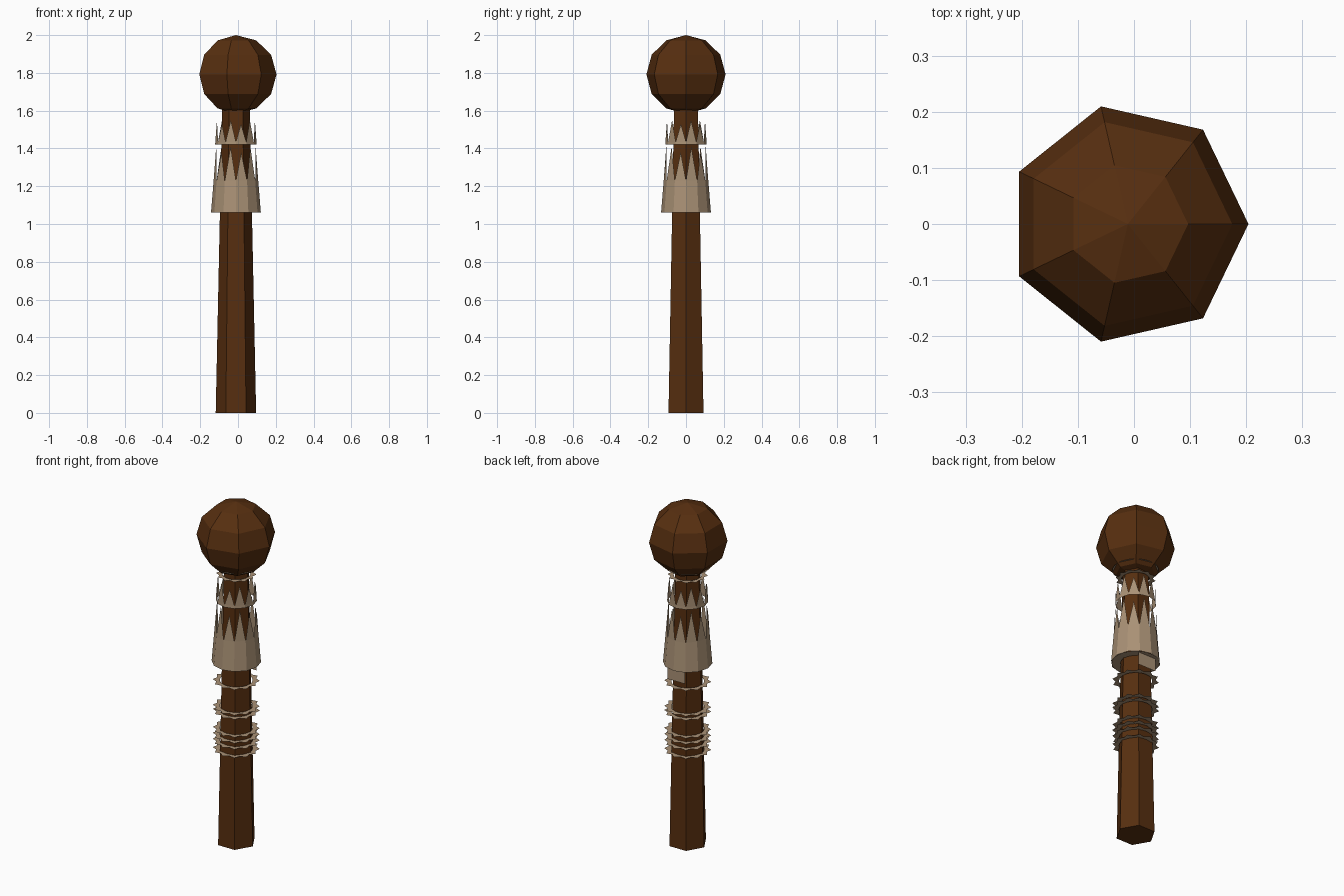
import bpy, math

if "Cube" in bpy.data.objects:
    bpy.data.objects.remove(bpy.data.objects["Cube"])

CX = -0.011  # common axis of all parts


def material(name, rgb):
    m = bpy.data.materials.new(name)
    m.diffuse_color = (*rgb, 1)
    m.use_nodes = True
    m.node_tree.nodes["Principled BSDF"].inputs["Base Color"].default_value = m.diffuse_color
    return m


WOOD = material("dark wood", (0.095, 0.028, 0.005))
FUR = material("pale fur", (0.40, 0.285, 0.18))


def build(name, verts, faces, mat):
    me = bpy.data.meshes.new(name)
    me.from_pydata(verts, [], faces)
    me.materials.append(mat)
    me.update()
    ob = bpy.data.objects.new(name, me)
    bpy.context.collection.objects.link(ob)
    return ob


def polar(r, a, z):
    return (CX + r * math.cos(a), r * math.sin(a), z)


def fringe(name, z0, z1, z2, r0, r1, r2, n=12, drop=0.0):
    """Tapered band from z0 to z1 topped by n pointed teeth reaching z2."""
    verts, faces = [], []
    step = 2 * math.pi / n
    for i in range(n):
        verts += [polar(r0, i * step, z0), polar(r1, i * step, z1),
                  polar(r2, (i + 0.5) * step, z2 - drop * (i % 2))]
    for i in range(n):
        a, b = 3 * i, 3 * ((i + 1) % n)
        faces += [(a, b, b + 1, a + 1), (a + 1, b + 1, a + 2)]
    return build(name, verts, faces, FUR)


def flat_ring(name, z, r_in, r_out, n=12, notch=0.0):
    """Horizontal paper-thin ring with a jagged outer edge."""
    verts, faces = [], []
    count = 2 * n
    for i in range(count):
        a = i * 2 * math.pi / count
        verts += [polar(r_in, a, z), polar(r_out - notch * (i % 2), a, z)]
    for i in range(count):
        a, b = 2 * i, 2 * ((i + 1) % count)
        faces.append((a, a + 1, b + 1, b))
    return build(name, verts, faces, FUR)


# Tapered six-sided handle
bpy.ops.mesh.primitive_cone_add(vertices=6, radius1=0.107, radius2=0.073, depth=1.62,
                                location=(CX, 0, 0.81), rotation=(0, 0, math.pi / 6))
handle = bpy.context.object
handle.name = "handle"
handle.data.materials.append(WOOD)

# Seven-sided ball head
bpy.ops.mesh.primitive_uv_sphere_add(segments=7, ring_count=6, radius=1, location=(CX, 0, 1.792))
head = bpy.context.object
head.name = "head"
head.scale = (0.215, 0.215, 0.208)
head.data.materials.append(WOOD)

# Fur collar with tall teeth, closed underneath, and a smaller fringe above
fringe("fur_collar", 1.06, 1.23, 1.41, 0.132, 0.118, 0.108, drop=0.03)
flat_ring("collar_underside", 1.06, 0.08, 0.128)
fringe("upper_fringe", 1.42, 1.435, 1.55, 0.110, 0.109, 0.104, drop=0.02)

# Flat flap hanging below the collar at the back
build("back_flap", [(-0.065, 0.1, 0.985), (0.052, 0.1, 0.985),
                    (0.052, 0.1, 1.07), (-0.065, 0.1, 1.07)], [(0, 1, 2, 3)], FUR)

# Loose flat rings down the handle and under the head
for i, z in enumerate((0.55, 0.60, 0.635, 0.67, 0.775, 0.80, 0.95)):
    flat_ring(f"handle_ring_{i + 1}", z, 0.088, 0.126, notch=0.018)
flat_ring("neck_ring", 1.575, 0.075, 0.108, notch=0.015)
flat_ring("head_ring", 1.63, 0.09, 0.124)

# The cone's first corner must point along +x: align by rule from its data
corner = max(handle.data.vertices, key=lambda v: (v.co.z < 0, v.co.x)).co
handle.rotation_euler.z = -math.atan2(corner.y, corner.x)
first = max(head.data.vertices, key=lambda v: v.co.x).co
head.rotation_euler.z = -math.atan2(first.y, first.x)
